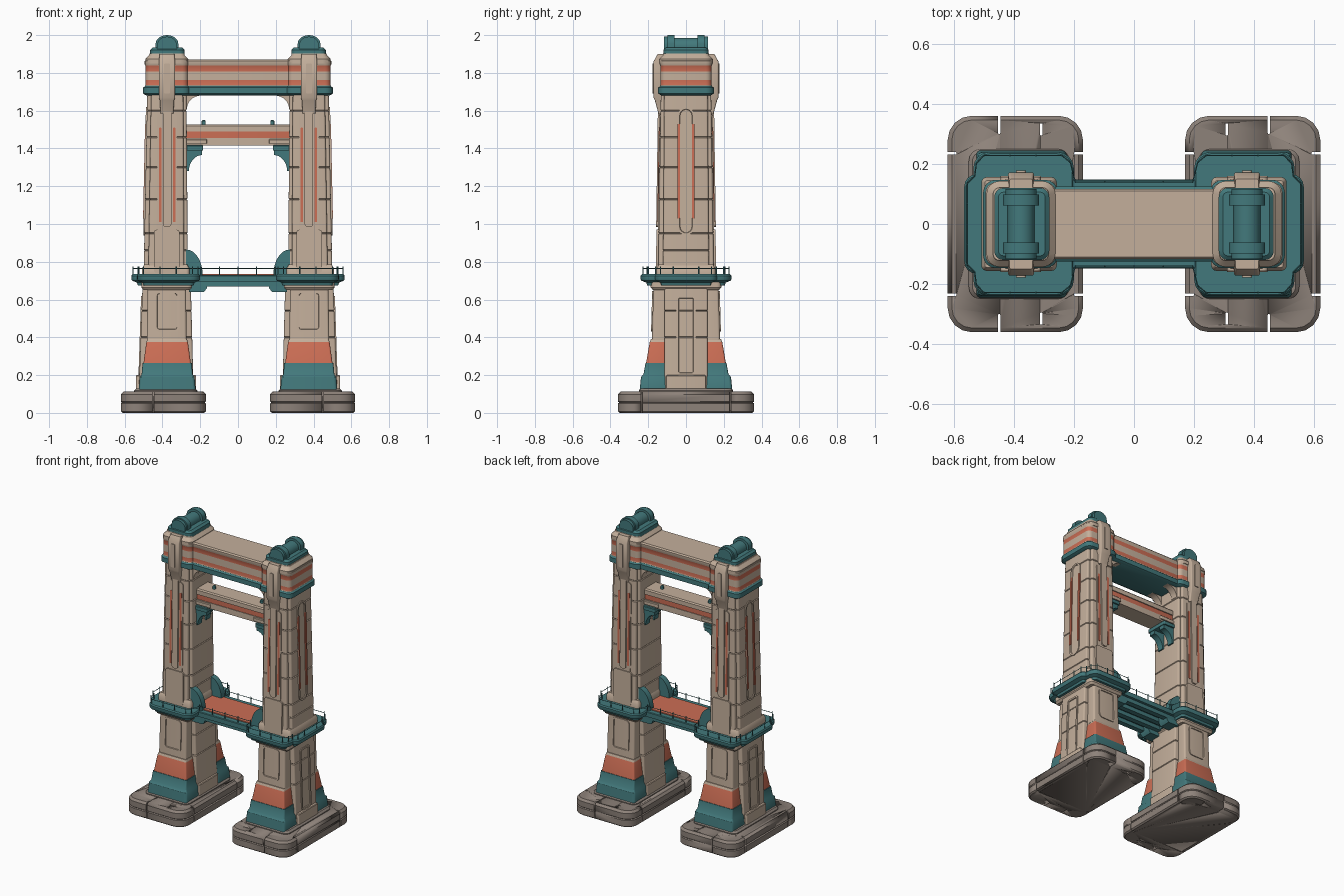
import bpy, bmesh, math
from mathutils import Vector

if "Cube" in bpy.data.objects:
    bpy.data.objects.remove(bpy.data.objects["Cube"])

COLOURS = {"cream": (0.55, 0.43, 0.33), "coral": (0.60, 0.155, 0.09),
           "teal": (0.055, 0.19, 0.2), "stone": (0.27, 0.225, 0.195)}
MATS = {}
for key, rgb in COLOURS.items():
    m = bpy.data.materials.new(key)
    m.use_nodes = True
    m.diffuse_color = (*rgb, 1)
    m.node_tree.nodes["Principled BSDF"].inputs["Base Color"].default_value = (*rgb, 1)
    MATS[key] = m
made = []


def add_mirror(ob, axes):
    if axes:
        mod = ob.modifiers.new("mirror", "MIRROR")
        mod.use_axis = ("x" in axes, "y" in axes, False)
        mod.use_mirror_merge = False


def finish(name, bm, mats, mirror):
    bmesh.ops.recalc_face_normals(bm, faces=bm.faces)
    me = bpy.data.meshes.new(name)
    bm.to_mesh(me)
    bm.free()
    for key in mats:
        me.materials.append(MATS[key])
    ob = bpy.data.objects.new(name, me)
    bpy.context.collection.objects.link(ob)
    add_mirror(ob, mirror)
    made.append(ob)
    return ob


def outline(a0, a1, b0, b1, r, seg=4):
    """Rounded rectangle."""
    r = min(r, (a1 - a0) / 2 - 1e-4, (b1 - b0) / 2 - 1e-4)
    corners = [(a1 - r, b1 - r), (a0 + r, b1 - r), (a0 + r, b0 + r), (a1 - r, b0 + r)]
    return [(a + r * math.cos(math.pi / 2 * (q + i / seg)), b + r * math.sin(math.pi / 2 * (q + i / seg)))
            for q, (a, b) in enumerate(corners) for i in range(seg + 1)]


def loft(name, rings, mats, mirror="x"):
    """Stack of rounded rectangles (z, rect, radius); mats gives one colour per band."""
    if isinstance(mats, str):
        mats = [mats] * (len(rings) - 1)
    slots = list(dict.fromkeys(mats))
    bm = bmesh.new()
    loops = [[bm.verts.new((x, y, z)) for x, y in outline(*rect, r)] for z, rect, r in rings]
    n = len(loops[0])
    bm.faces.new(loops[0]).material_index = slots.index(mats[0])
    bm.faces.new(loops[-1]).material_index = slots.index(mats[-1])
    for lo, hi, key in zip(loops, loops[1:], mats):
        for i in range(n):
            j = (i + 1) % n
            bm.faces.new((lo[i], lo[j], hi[j], hi[i])).material_index = slots.index(key)
    return finish(name, bm, slots, mirror)


def grow(rect, d):
    return (rect[0] - d, rect[1] + d, rect[2] - d, rect[3] + d)


def stack(name, rect, steps, mats, r=0.01, mirror="x"):
    """Moulding: steps are (z, outward offset)."""
    return loft(name, [(z, grow(rect, d), max(r + d, 0.003)) for z, d in steps], mats, mirror)


def taper(name, low, high, z0, z1, mat, joints=(), r=0.01, mirror="x"):
    """Tapered shaft with fine masonry joints cut around it."""
    def at(z, d=0):
        t = (z - z0) / (z1 - z0)
        return (z, grow([a + (b - a) * t for a, b in zip(low, high)], d), r)
    rings = [at(z0)]
    for j in joints:
        rings += [at(j - 0.004), at(j, -0.004), at(j + 0.004)]
    return loft(name, rings + [at(z1)], mat, mirror)


def box(name, rect, z0, z1, mat, mirror="x", r=0.004):
    return stack(name, rect, [(z0, 0), (z1 - r, 0), (z1, -r)], mat, r + 0.002, mirror)


def panel(name, axis, u0, u1, z0, z1, s0, s1, thick, mat, r=0.01, recess=0, mirror="xy"):
    """Plate lying on a sloping wall, optionally with a sunken middle."""
    bm = bmesh.new()
    pts = outline(u0, u1, z0, z1, r)

    def ring(off):
        out = []
        for u, z in pts:
            s = s0 + (s1 - s0) * (z - z0) / (z1 - z0) + off
            out.append(bm.verts.new((s, u, z) if axis == "x" else (u, s, z)))
        return out
    back, front = ring(-0.006), ring(thick)
    bm.faces.new(back)
    face = bm.faces.new(front)
    for i in range(len(pts)):
        j = (i + 1) % len(pts)
        bm.faces.new((back[i], back[j], front[j], front[i]))
    bmesh.ops.recalc_face_normals(bm, faces=bm.faces)
    if recess:
        bmesh.ops.inset_individual(bm, faces=[face], thickness=0.012)
        bmesh.ops.inset_individual(bm, faces=[face], thickness=0.003, depth=-recess)
    return finish(name, bm, [mat], mirror)


def extrude_y(name, pts, y0, y1, mat, mirror="xy"):
    bm = bmesh.new()
    a, b = ([bm.verts.new((x, y, z)) for x, z in pts] for y in (y0, y1))
    bm.faces.new(a)
    bm.faces.new(b)
    for i in range(len(pts)):
        j = (i + 1) % len(pts)
        bm.faces.new((a[i], a[j], b[j], b[i]))
    return finish(name, bm, [mat], mirror)


def arc(cx, cz, rx, rz, a0, a1, n=8):
    return [(cx + rx * math.cos(math.radians(a0 + (a1 - a0) * i / n)),
             cz + rz * math.sin(math.radians(a0 + (a1 - a0) * i / n))) for i in range(n + 1)]


# Foundations with slots cut in them
foot = (0.17, 0.62, -0.36, 0.36)
base = stack("foundation", foot, [(0, -0.01), (0.008, 0), (0.05, 0), (0.055, -0.006), (0.06, 0),
                                  (0.098, 0), (0.112, -0.014)], "stone", 0.08, None)
for i, rect in enumerate([(0.304, 0.313, 0.295, 0.335), (0.445, 0.453, 0.3, 0.4),
                          (0.59, 0.7, 0.231, 0.239), (0.1, 0.2, 0.231, 0.239)]):
    cutter = box("slot_cutter", rect, -0.1, 0.3, "stone", "y", 0.001)
    cutter.hide_render = True
    cutter.display_type = "WIRE"
    cut = base.modifiers.new("slot", "BOOLEAN")
    cut.operation, cut.object = "DIFFERENCE", cutter
add_mirror(base, "x")
stack("plinth", (0.215, 0.55, -0.25, 0.25), [(0.1, 0), (0.118, 0), (0.13, -0.012)], "stone", 0.04)

# Lower tower
taper("lower_shaft", (0.235, 0.525, -0.115, 0.115), (0.25, 0.505, -0.115, 0.115), 0.11, 0.69, "cream", (0.4, 0.54))
box("shaft_foot", (0.222, 0.54, -0.105, 0.105), 0.11, 0.2, "cream")
loft("buttress_foot", [(0.125, (0.225, 0.525, 0.1, 0.245), 0.015), (0.19, (0.23, 0.52, 0.1, 0.238), 0.015),
                       (0.205, (0.24, 0.51, 0.1, 0.225), 0.01), (0.265, (0.245, 0.505, 0.1, 0.214), 0.01),
                       (0.265, (0.25, 0.5, 0.1, 0.211), 0.01), (0.375, (0.265, 0.485, 0.1, 0.192), 0.01),
                       (0.39, (0.27, 0.48, 0.1, 0.186), 0.01)],
     ["teal"] * 4 + ["coral", "cream"], "xy")
taper("lower_column", (0.273, 0.483, 0.1, 0.18), (0.275, 0.478, 0.1, 0.172), 0.385, 0.69, "cream", (), 0.012, "xy")
panel("lower_window", "y", 0.31, 0.44, 0.43, 0.645, 0.179, 0.173, 0.006, "cream", 0.025, 0.01)
panel("lower_side_panel", "x", -0.052, 0.052, 0.2, 0.62, 0.522, 0.508, 0.005, "cream", 0.02, 0.008, "x")
stack("neck_moulding", (0.255, 0.5, -0.175, 0.175), [(0.65, 0), (0.665, 0.012), (0.695, 0.012)], "cream", 0.012)

# Walkway around the towers and bridge between them
lip = [(0.675, -0.035), (0.69, -0.03), (0.7, -0.004), (0.708, 0), (0.726, 0), (0.734, -0.006)]
stack("tower_walkway", (0.2, 0.535, -0.24, 0.24), lip, "teal", 0.055)
stack("walkway_bay", (0.35, 0.565, -0.165, 0.165), lip, "teal", 0.04)
box("bridge_deck", (-0.24, 0.24, -0.148, 0.148), 0.695, 0.73, "teal", None)
box("bridge_floor", (-0.26, 0.26, -0.112, 0.112), 0.727, 0.736, "coral", None, 0.001)
for y in (0.02, 0.095):
    box("bridge_girder", (-0.25, 0.25, y, y + 0.035), 0.668, 0.7, "teal", "y")
under = [(0.26, 0.64), (0.26, 0.7), (0.16, 0.7), (0.165, 0.66), (0.18, 0.64)]
extrude_y("bridge_bracket", under, 0.05, 0.13, "teal")
extrude_y("bridge_fin", [(0.275, 0.73)] + arc(0.275, 0.73, 0.088, 0.135, 180, 90), 0.085, 0.125, "teal")

# Railing
path = [(0, 0.14), (0.195, 0.14), (0.212, 0.205), (0.24, 0.228), (0.5, 0.228), (0.525, 0.2),
        (0.53, 0.16), (0.555, 0.135), (0.555, 0)]
cu = bpy.data.curves.new("handrail", "CURVE")
cu.dimensions, cu.bevel_depth, cu.bevel_resolution = "3D", 0.0022, 0
line = cu.splines.new("POLY")
line.points.add(len(path) - 1)
for p, (x, y) in zip(line.points, path):
    p.co = (x, y, 0.765, 1)
cu.materials.append(MATS["teal"])
rail = bpy.data.objects.new("handrail", cu)
bpy.context.collection.objects.link(rail)
add_mirror(rail, "xy")
for (ax, ay), (bx, by) in zip(path, path[1:]):
    a, b = Vector((ax, ay)), Vector((bx, by))
    count = max(1, round((b - a).length / 0.09))
    for i in range(count):
        x, y = a.lerp(b, i / count)
        box("railing_post", (x - 0.003, x + 0.003, y - 0.003, y + 0.003), 0.73, 0.775, "teal", "xy", 0.001)

# Upper tower
joints = (0.86, 0.95, 1.13, 1.3, 1.46, 1.6)
taper("upper_shaft", (0.265, 0.5, -0.122, 0.122), (0.273, 0.48, -0.115, 0.115), 0.72, 1.7, "cream", joints)
taper("upper_column", (0.285, 0.475, -0.148, 0.148), (0.29, 0.46, -0.133, 0.133), 0.72, 1.7, "cream", joints[1:])
stack("upper_plinth", (0.265, 0.5, -0.148, 0.148), [(0.73, 0.008), (0.765, 0.008), (0.785, -0.004)], "cream")
panel("pilaster_foot", "y", 0.31, 0.445, 0.74, 0.97, 0.148, 0.144, 0.012, "cream", 0.015)
panel("front_pilaster", "y", 0.322, 0.428, 0.96, 1.58, 0.1445, 0.135, 0.005, "cream", 0.02)
panel("pilaster_core", "y", 0.353, 0.397, 0.985, 1.6, 0.144, 0.135, 0.014, "cream", 0.015)
panel("side_pilaster", "x", -0.046, 0.046, 0.94, 1.62, 0.4955, 0.4815, 0.006, "cream", 0.046, 0.005, "x")
for x in (0.331, 0.405):
    panel("front_stripe", "y", x, x + 0.014, 1.01, 1.51, 0.144, 0.136, 0.008, "coral", 0.004)
panel("side_stripe", "x", 0.031, 0.046, 1.03, 1.53, 0.4935, 0.483, 0.009, "coral", 0.004)

# Middle beam
loft("middle_beam", [(z, (-0.29, 0.29, -y, y), 0.004) for z, y in
                     ((1.415, 0.062), (1.455, 0.062), (1.455, 0.058), (1.49, 0.058), (1.49, 0.065),
                      (1.52, 0.065), (1.528, 0.058))], ["cream"] * 2 + ["coral"] + ["cream"] * 3, None)
box("beam_collar", (0.165, 0.285, -0.072, 0.072), 1.425, 1.45, "cream")
box("beam_seat", (0.185, 0.285, -0.08, 0.08), 1.39, 1.417, "teal")
box("beam_knob", (0.171, 0.192, -0.011, 0.011), 1.52, 1.55, "teal", "x", 0.005)
corbel = [(0.285, 1.28), (0.285, 1.4), (0.19, 1.4), (0.19, 1.375)] + arc(0.19, 1.28, 0.07, 0.085, 90, 0)
extrude_y("beam_corbel", corbel, 0.025, 0.07, "teal")

# Top beam and tower heads share the same colour bands
bands = ["teal", "teal", "teal", "cream", "coral", "cream", "coral", "cream", "cream", "cream"]
steps = [(1.68, -0.006), (1.69, 0.012), (1.722, 0.012), (1.73, 0.002), (1.736, 0), (1.762, 0),
         (1.808, 0), (1.838, 0), (1.845, 0.004), (1.862, 0.004), (1.87, -0.004)]
stack("top_beam", (-0.3, 0.3, -0.113, 0.113), steps, bands, 0.008, None)
stack("tower_head", (0.265, 0.49, -0.135, 0.135), steps, bands, 0.03)
stack("head_cornice", (0.27, 0.483, -0.135, 0.135), [(1.85, 0.008), (1.873, 0.008), (1.893, -0.012),
                                                     (1.902, -0.014)], "cream", 0.035)
brace = [(0.285, 1.61), (0.285, 1.69), (0.195, 1.69), (0.195, 1.682)] + arc(0.195, 1.61, 0.075, 0.07, 90, 0)
extrude_y("top_beam_brace", brace, 0.05, 0.1, "cream")
loft("head_pilaster", [(1.585, (0.342, 0.41, 0.11, 0.146), 0.008), (1.655, (0.338, 0.414, 0.11, 0.165), 0.008),
                       (1.67, (0.333, 0.419, 0.11, 0.172), 0.008), (1.86, (0.333, 0.419, 0.11, 0.172), 0.008),
                       (1.9, (0.337, 0.415, 0.1, 0.15), 0.008)], "cream", "xy")
panel("head_rib", "y", 0.36, 0.392, 1.69, 1.85, 0.172, 0.172, 0.006, "cream", 0.008)

# Rounded crown on each tower
stack("crown_base", (0.282, 0.465, -0.12, 0.12), [(1.895, 0), (1.922, 0), (1.934, -0.014)], "teal", 0.03)


def arch(w, top):
    return [(0.376 + w, 1.92)] + arc(0.376, top - 0.045, w, 0.045, 0, 180, 12) + [(0.376 - w, 1.92)]


extrude_y("crown_barrel", arch(0.045, 1.985), -0.1, 0.1, "teal", "x")
extrude_y("crown_collar", arch(0.06, 2.0), 0.062, 0.098, "teal")
extrude_y("crown_end", arch(0.052, 1.992), 0.098, 0.116, "teal")

# Soft shading on curves, crisp edges elsewhere
for ob in bpy.context.selected_objects:
    ob.select_set(False)
for ob in made:
    ob.select_set(True)
bpy.context.view_layer.objects.active = made[0]
bpy.ops.object.shade_smooth_by_angle(angle=math.radians(32))
